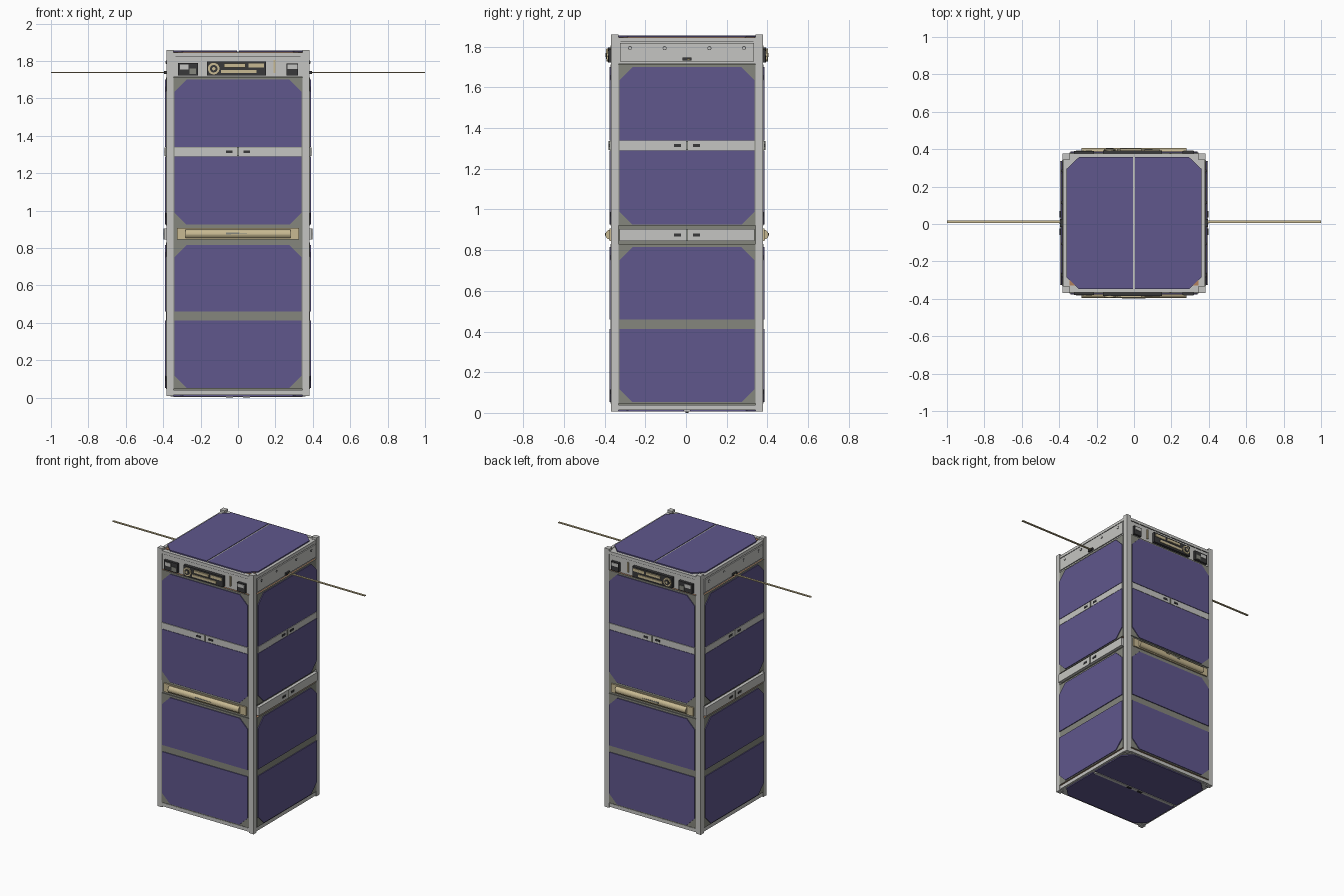
import bpy, bmesh, math

if "Cube" in bpy.data.objects:
    bpy.data.objects.remove(bpy.data.objects["Cube"])

CY = 0.005            # body centre in y
HX, HY = 0.381, 0.373  # half width and half depth over the rails


def mat(name, r, g, b):
    m = bpy.data.materials.new(name)
    m.diffuse_color = (r, g, b, 1)
    m.use_nodes = True
    m.node_tree.nodes["Principled BSDF"].inputs["Base Color"].default_value = m.diffuse_color
    return m


SOLAR = mat("solar_violet", 0.115, 0.095, 0.265)
METAL = mat("light_grey_metal", 0.56, 0.56, 0.54)
BOARD = mat("olive_grey_board", 0.235, 0.24, 0.205)
TAN = mat("pale_tan", 0.58, 0.49, 0.29)
DARK = mat("dark_grey", 0.04, 0.04, 0.042)
COPPER = mat("copper_edge", 0.45, 0.22, 0.11)


def prism(name, m, pts, lo, hi, fn):
    """Extrude a 2D outline from lo to hi; fn maps (a, b, c) to world space."""
    bm = bmesh.new()
    ends = [[bm.verts.new(fn(a, b, c)) for a, b in pts] for c in (lo, hi)]
    n = len(pts)
    for e in ends:
        bm.faces.new(e)
    for i in range(n):
        j = (i + 1) % n
        bm.faces.new((ends[0][i], ends[0][j], ends[1][j], ends[1][i]))
    bmesh.ops.recalc_face_normals(bm, faces=bm.faces)
    me = bpy.data.meshes.new(name)
    bm.to_mesh(me)
    bm.free()
    me.materials.append(m)
    ob = bpy.data.objects.new(name, me)
    bpy.context.collection.objects.link(ob)
    return ob


def rect(a0, a1, b0, b1):
    return [(a0, b0), (a1, b0), (a1, b1), (a0, b1)]


def disc(a, b, r, n=20):
    return [(a + r * math.cos(2 * math.pi * i / n), b + r * math.sin(2 * math.pi * i / n)) for i in range(n)]


def cut(a0, a1, b0, b1, c, top):
    """Rectangle with the two corners at the top or bottom cut off."""
    if top:
        return [(a0, b0), (a1, b0), (a1, b1 - c), (a1 - c, b1), (a0 + c, b1), (a0, b1 - c)]
    return [(a0, b1), (a1, b1), (a1, b0 + c), (a1 - c, b0), (a0 + c, b0), (a0, b0 + c)]


def world(a, b, c):
    return (a, b + CY, c)


# Each side maps (u across, z up, d outward from the rail face)
SIDES = {
    "front": lambda u, z, d: (u, CY - HY - d, z),
    "back": lambda u, z, d: (u, CY + HY + d, z),
    "right": lambda u, z, d: (HX + d, u + CY, z),
    "left": lambda u, z, d: (-HX - d, u + CY, z),
}

# Core and corner rails
prism("body_core", BOARD, rect(-0.36, 0.36, -0.352, 0.352), 0.018, 1.838, world)
for sx in (-1, 1):
    for sy in (-1, 1):
        x, y = sx * (HX - 0.018), sy * (HY - 0.018)
        prism("corner_rail", METAL, rect(x - 0.018, x + 0.018, y - 0.018, y + 0.018), 0.008, 1.86, world)

for side, fn in SIDES.items():
    facing_y = side in ("front", "back")
    w = 0.345 if facing_y else 0.337

    def plate(part, m, u0, u1, z0, z1, d0, d1):
        prism(side + "_" + part, m, rect(u0, u1, z0, z1), d0, d1, fn)

    # Circuit board with copper backing
    for z0, z1 in ((0.045, 0.83), (0.92, 1.712)):
        plate("board_backing", COPPER, -w, w, z0, z1, -0.022, -0.002)
        plate("board", BOARD, -w, w, z0, z1, -0.002, 0.003)

    # Solar cells, paired with cut outer corners
    s = w - 0.006
    for z0, z1, top in ((1.34, 1.70, True), (0.925, 1.29, False), (0.46, 0.815, True), (0.053, 0.412, False)):
        prism(side + "_solar_cell", SOLAR, cut(-s, s, z0, z1, 0.063, top), 0.003, 0.009, fn)

    # Frame bars and upper cross strip
    plate("bottom_bar", METAL, -w, w, 0.015, 0.04, -0.02, -0.003)
    plate("top_bar", METAL, -w, w, 1.825, 1.845, -0.025, -0.002)
    plate("top_plate", METAL, -w, w, 1.715, 1.826, -0.025, -0.006)
    plate("top_groove", DARK, -w + 0.01, w - 0.01, 1.822, 1.827, -0.01, -0.004)

    strips = [(1.292, 1.337, 0.009)]
    if not facing_y:
        strips.append((0.845, 0.905, 0.014))
    for z0, z1, d in strips:
        zc = (z0 + z1) / 2
        plate("cross_strip", METAL, -w + 0.005, w - 0.005, z0, z1, -0.01, d)
        plate("strip_divider", BOARD, -0.005, 0.005, z0, z1, d, d + 0.003)
        for u in (-0.047, 0.047):
            plate("strip_clip", DARK, u - 0.018, u + 0.018, zc - 0.007, zc + 0.007, d, d + 0.003)

    if facing_y:
        # Curved tan band across the middle
        plate("band_base", BOARD, -w, w, 0.83, 0.92, -0.02, -0.002)
        plate("band_plate", TAN, -0.326, 0.326, 0.845, 0.906, -0.002, 0.008)
        arc = [(0.008 + 0.02 * math.sin(math.pi * i / 10), 0.876 - 0.023 * math.cos(math.pi * i / 10))
               for i in range(11)]
        band = prism(side + "_curved_band", TAN, arc, -0.28, 0.28, lambda d, z, u: fn(u, z, d))
        prism(side + "_band_pointer", BOARD, [(-0.065, 0.872), (0.062, 0.88), (-0.065, 0.884)], 0.02, 0.0295, fn)

        # Instrument row: sensor boxes and central reader
        plate("sensor_box", DARK, -0.322, -0.215, 1.722, 1.79, -0.006, 0.012)
        plate("sensor_window", METAL, -0.31, -0.265, 1.755, 1.78, 0.012, 0.015)
        plate("sensor_step", BOARD, -0.26, -0.225, 1.73, 1.76, 0.012, 0.015)
        plate("small_box", DARK, 0.26, 0.322, 1.722, 1.786, -0.006, 0.012)
        plate("small_box_cover", METAL, 0.265, 0.317, 1.757, 1.78, 0.012, 0.015)
        plate("marker_strip", TAN, 0.19, 0.2, 1.735, 1.805, -0.006, 0.002)
        plate("reader_case", DARK, -0.165, 0.15, 1.722, 1.797, -0.006, 0.016)
        prism(side + "_reader_ring", TAN, disc(-0.13, 1.759, 0.031), 0.016, 0.024, fn)
        prism(side + "_reader_lens", DARK, disc(-0.13, 1.759, 0.02), 0.024, 0.026, fn)
        prism(side + "_reader_core", TAN, disc(-0.13, 1.759, 0.009), 0.026, 0.028, fn)
        plate("reader_tray", TAN, -0.075, 0.04, 1.766, 1.786, 0.016, 0.026)
        plate("reader_tray_end", TAN, 0.055, 0.14, 1.766, 1.786, 0.016, 0.02)
        plate("reader_bar", TAN, -0.09, 0.1, 1.735, 1.752, 0.016, 0.022)
    else:
        # Antenna mount plate, screws and whip
        plate("mount_plate", METAL, -w + 0.008, w - 0.008, 1.727, 1.818, -0.006, 0.002)
        for u in (-0.28, -0.11, 0.11, 0.28):
            prism(side + "_screw_rim", DARK, disc(u, 1.793, 0.01, 12), 0.002, 0.004, fn)
            prism(side + "_screw", METAL, disc(u, 1.793, 0.007, 12), 0.004, 0.006, fn)
        plate("antenna_socket", DARK, -0.022, 0.022, 1.731, 1.747, 0.0, 0.014)
        plate("antenna_whip", TAN, 0.0, 0.014, 1.735, 1.741, 0.0, 1 - HX)

# Top lid: frame and two solar halves split along y
prism("top_frame", METAL, rect(-0.362, 0.362, -0.355, 0.355), 1.836, 1.842, world)
prism("top_board", COPPER, cut(-0.345, 0.345, -0.335, 0.335, 0.05, True), 1.842, 1.847, world)
prism("top_divider", METAL, rect(-0.006, 0.006, -0.35, 0.35), 1.842, 1.851, world)
# Bottom lid: frame and two solar halves split along x
prism("bottom_frame", METAL, rect(-0.362, 0.362, -0.355, 0.355), 0.014, 0.022, world)
prism("bottom_divider", METAL, rect(-0.345, 0.345, -0.012, 0.012), 0.004, 0.016, world)
for s in (-1, 1):
    prism("top_solar_half", SOLAR, [(s * a, b) for a, b in (
        (0.006, -0.352), (0.295, -0.352), (0.36, -0.29), (0.36, 0.29), (0.295, 0.352), (0.006, 0.352))],
        1.847, 1.855, world)
    prism("bottom_solar_half", SOLAR, [(a, s * b) for a, b in (
        (-0.36, 0.014), (0.36, 0.014), (0.36, 0.29), (0.295, 0.352), (-0.295, 0.352), (-0.36, 0.29))],
        0.006, 0.014, world)
    prism("bottom_clip", DARK, rect(s * 0.045 - 0.018, s * 0.045 + 0.018, -0.008, 0.008), 0.0, 0.004, world)
